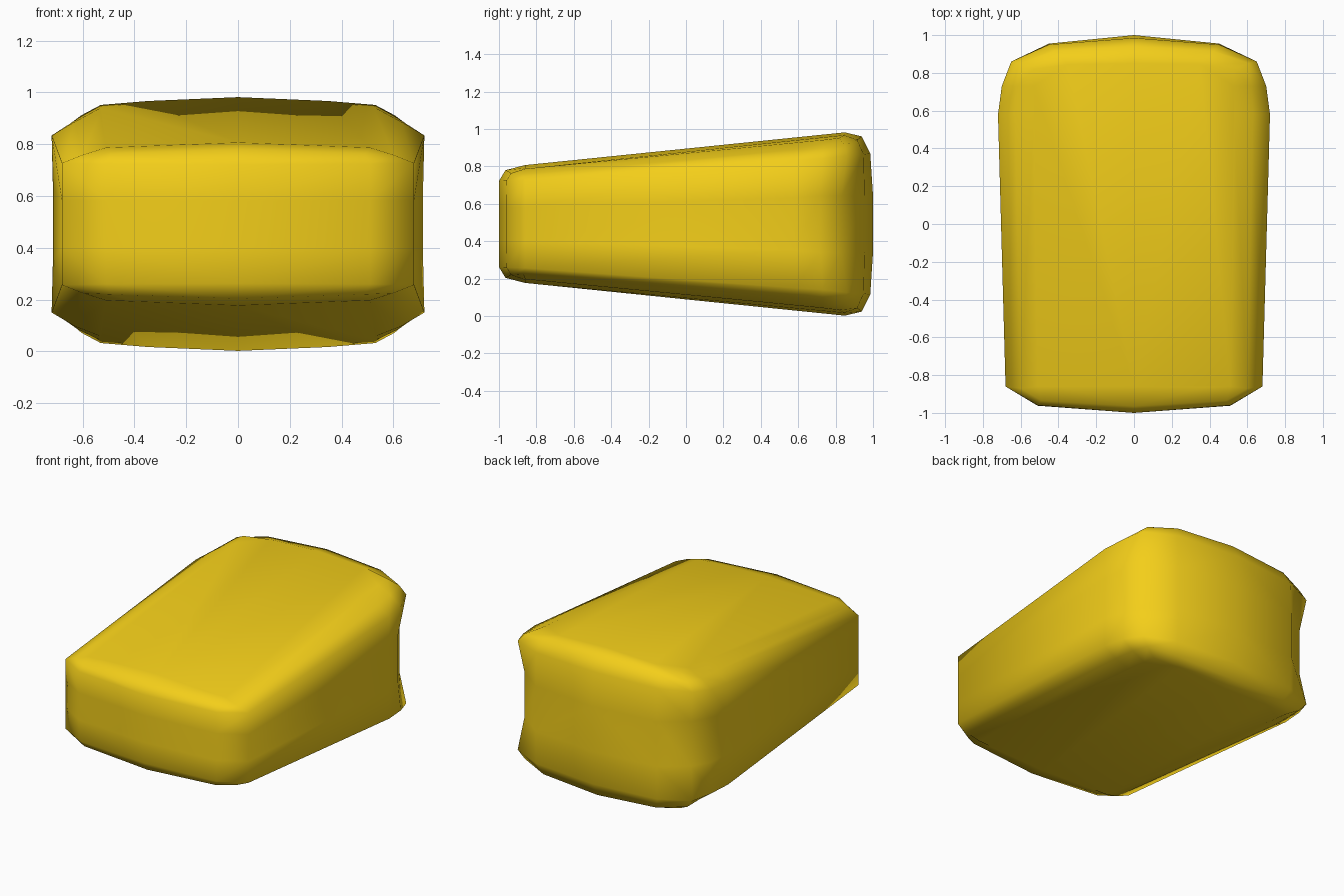
import bpy, bmesh

if "Cube" in bpy.data.objects:
    bpy.data.objects.remove(bpy.data.objects["Cube"])

CENTRE = 0.492  # mid height; shape is symmetric above and below

# Half outlines from back centre, around the right side, to front centre:
# (x, y, height above the mid plane)
waist = [(0, 1.0, .15), (.45, .955, .15), (.62, .83, .15), (.685, .72, .15),
         (.715, .58, .14), (.68, -.86, .09), (.51, -.962, .09), (0, -1.0, .09)]
wall = [(0, .985, .378), (.45, .95, .372), (.65, .86, .366), (.70, .73, .35),
        (.72, .58, .342), (.68, -.86, .235), (.51, -.96, .232), (0, -1.0, .23)]
shoulder = [(0, .94, .468), (.42, .915, .45), (.605, .85, .42), (.622, .73, .405),
            (.63, .58, .395), (.60, -.87, .267), (.49, -.935, .272), (0, -.965, .288)]
cap = [(0, .85, .49), (.35, .845, .475), (.53, .82, .46), (.53, .73, .449),
       (.53, .58, .434), (.51, -.86, .295), (.40, -.86, .299), (0, -.86, .315)]


def flipped(ring):
    return [(x, y, -h) for x, y, h in ring]


# Loft the rings from top to bottom, right half only
upper = [cap, shoulder, wall, waist]
rings = upper + [flipped(r) for r in reversed(upper)]
bm = bmesh.new()
rows = [[bm.verts.new((x, y, CENTRE + h)) for x, y, h in r] for r in rings]
for a, b in zip(rows, rows[1:]):
    for i in range(len(a) - 1):
        bm.faces.new((a[i], a[i + 1], b[i + 1], b[i]))
bm.faces.new(rows[0])
bm.faces.new(rows[-1])
bmesh.ops.recalc_face_normals(bm, faces=bm.faces)
# Make sure the open half faces outwards
bm.faces.ensure_lookup_table()
bm.normal_update()
if bm.faces[-2].normal.z < 0:
    bmesh.ops.reverse_faces(bm, faces=bm.faces)

mesh = bpy.data.meshes.new("tapered_block")
bm.to_mesh(mesh)
bm.free()
block = bpy.data.objects.new("tapered_block", mesh)
bpy.context.collection.objects.link(block)

# Mirror to the left side
mirror = block.modifiers.new("mirror", 'MIRROR')
mirror.use_clip = True
mirror.merge_threshold = 0.001

for p in mesh.polygons:
    p.use_smooth = True

yellow = bpy.data.materials.new("yellow")
yellow.diffuse_color = (0.9, 0.62, 0.01, 1)
yellow.use_nodes = True
yellow.node_tree.nodes["Principled BSDF"].inputs["Base Color"].default_value = yellow.diffuse_color
mesh.materials.append(yellow)
